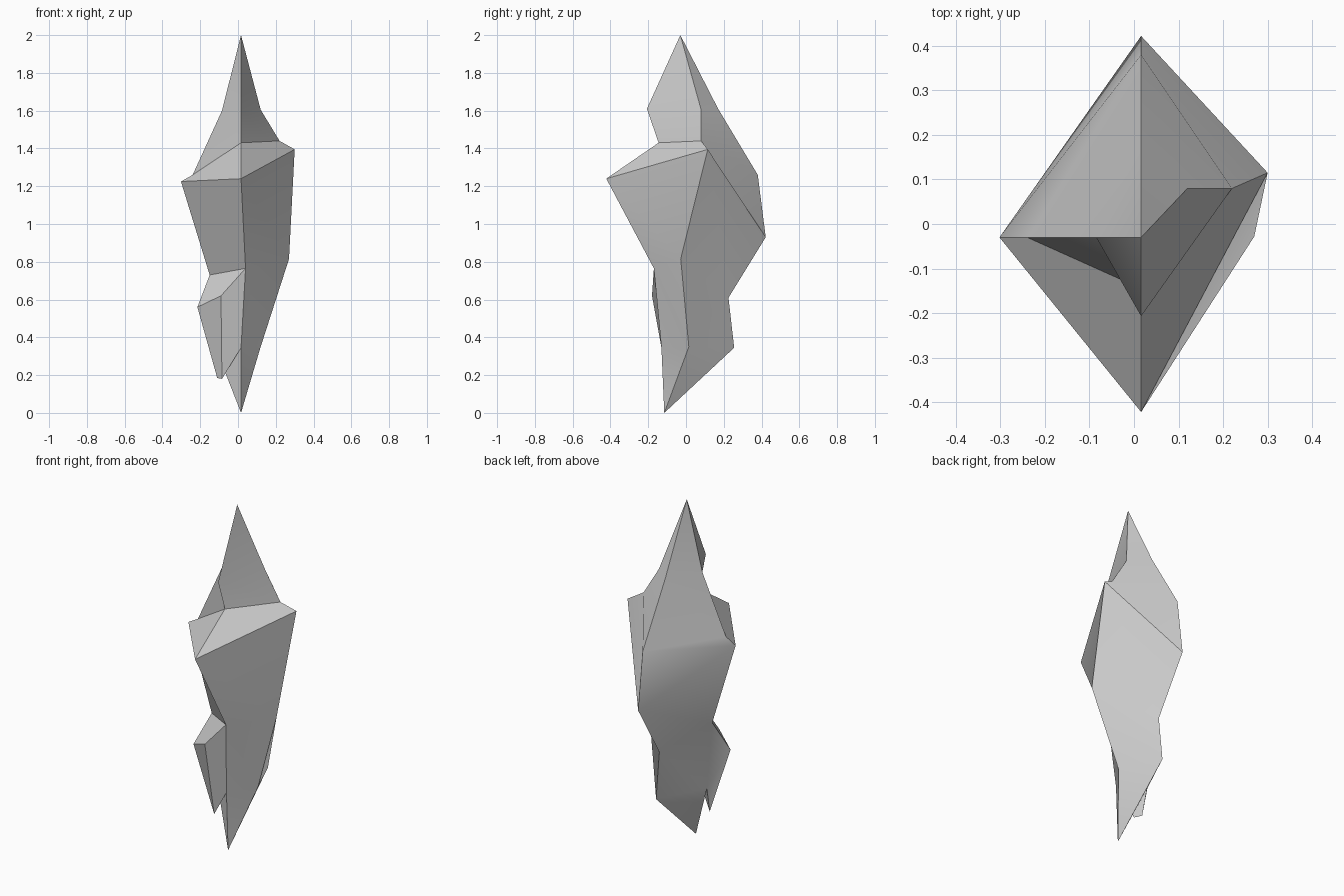
import bpy, bmesh

if "Cube" in bpy.data.objects:
    bpy.data.objects.remove(bpy.data.objects["Cube"])

C = 0.016  # x of the front and back ridges

# Four-cornered cross-sections, top to bottom: front, right, back, left
rings = [
    [(C, -0.207, 1.61), (0.12, 0.08, 1.605), (C, 0.17, 1.61), (-0.085, -0.03, 1.60)],
    [(C, -0.145, 1.43), (0.22, 0.08, 1.44), (C, 0.38, 1.26), (-0.24, -0.03, 1.26)],
    [(C, -0.422, 1.24), (0.30, 0.115, 1.395), (C, 0.422, 0.93), (-0.302, -0.03, 1.225)],
    [(0.04, -0.17, 0.765), (0.27, -0.028, 0.815), (C, 0.225, 0.61), (-0.15, -0.03, 0.73)],
    [(C, -0.13, 0.345), (0.12, 0.015, 0.35), (C, 0.255, 0.345), (-0.115, -0.03, 0.335)],
]
top, bottom = (C, -0.03, 2.0), (C, -0.115, 0.0)

# Outer end of the side shard pushed out of the lower front-left face
shard = [(-0.215, -0.107, 0.56), (-0.09, -0.18, 0.62),
         (-0.085, -0.10, 0.18), (-0.11, -0.063, 0.185)]

bm = bmesh.new()
loops = [[bm.verts.new(p) for p in ring] for ring in rings]
tip, base = bm.verts.new(top), bm.verts.new(bottom)


def bridge(upper, lower, skip=None):
    """Join two closed four-point loops with quads."""
    for i in range(4):
        j = (i + 1) % 4
        if i != skip:
            bm.faces.new((upper[i], lower[i], lower[j], upper[j]))


# Crystal body; the front-left face of the lowest band opens into the shard
for k in range(4):
    bridge(loops[k], loops[k + 1], skip=3 if k == 3 else None)
for i in range(4):
    j = (i + 1) % 4
    bm.faces.new((tip, loops[0][i], loops[0][j]))
    bm.faces.new((base, loops[4][j], loops[4][i]))

# Side shard
root = [loops[3][3], loops[3][0], loops[4][0], loops[4][3]]
end = [bm.verts.new(p) for p in shard]
bridge(root, end)
bm.faces.new(end)

bmesh.ops.recalc_face_normals(bm, faces=bm.faces)
mesh = bpy.data.meshes.new("crystal")
bm.to_mesh(mesh)
bm.free()
obj = bpy.data.objects.new("crystal", mesh)
bpy.context.collection.objects.link(obj)
bpy.context.view_layer.objects.active = obj
obj.select_set(True)
bpy.ops.object.shade_smooth_by_angle()
